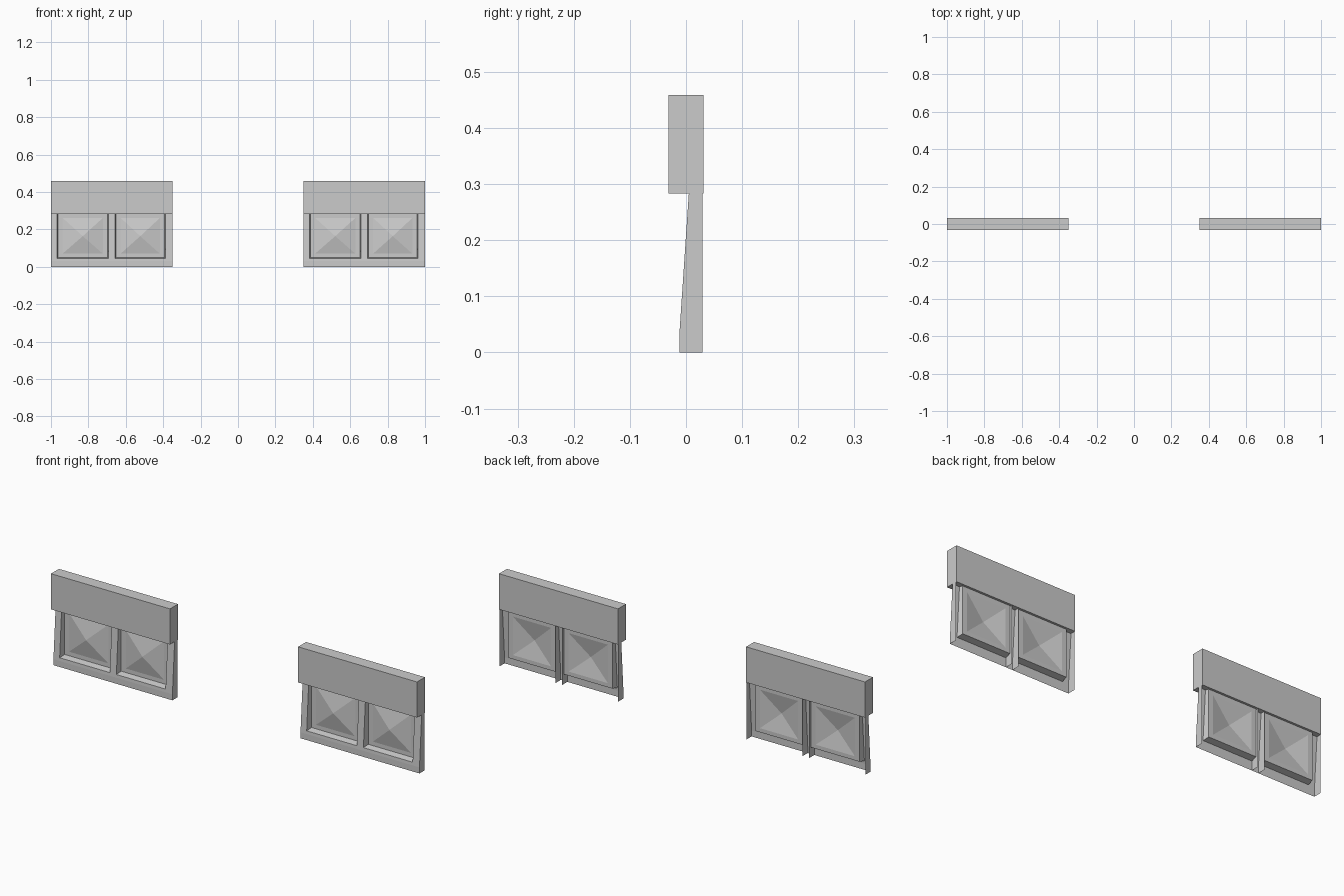
import bpy, bmesh

if "Cube" in bpy.data.objects:
    bpy.data.objects.remove(bpy.data.objects["Cube"])

Z_HEAD, Z_TOP, Z_SILL = 0.283, 0.459, 0.045
BACK, PANEL = 0.029, 0.02
WIDTH = 0.65
WINDOWS = [(0.033, 0.307), (0.343, 0.612)]


def front(z):
    """Depth of the leaning frame face at height z."""
    return -0.012 + 0.017 * max(0, z - 0.03) / (Z_HEAD - 0.03)


def make(name, polys, x0):
    bm = bmesh.new()
    for poly in polys:
        bm.faces.new([bm.verts.new(p) for p in poly])
    bmesh.ops.remove_doubles(bm, verts=bm.verts, dist=1e-5)
    bmesh.ops.recalc_face_normals(bm, faces=bm.faces)
    mesh = bpy.data.meshes.new(name)
    bm.to_mesh(mesh)
    bm.free()
    ob = bpy.data.objects.new(name, mesh)
    ob.location.x = x0
    bpy.context.collection.objects.link(ob)
    return ob


def face_strip(xa, xb, za, zb):
    return [(xa, front(za), za), (xb, front(za), za),
            (xb, front(zb), zb), (xa, front(zb), zb)]


def rect(xa, xb, za, zb, y):
    return [(xa, y, za), (xb, y, za), (xb, y, zb), (xa, y, zb)]


def bridge(a, b):
    return [[a[i], a[(i + 1) % 4], b[(i + 1) % 4], b[i]] for i in range(4)]


for x0 in (-1.0, 0.35):
    # header box
    bpy.ops.mesh.primitive_cube_add(
        size=1, location=(x0 + WIDTH / 2, 0, (Z_HEAD + Z_TOP) / 2),
        scale=(WIDTH, 0.062, Z_TOP - Z_HEAD))
    bpy.context.object.name = "header_box"

    # thin leaning frame: bottom rail and three uprights
    edges = [0] + [x for w in WINDOWS for x in w] + [WIDTH]
    polys = []
    for i in range(5):
        polys.append(face_strip(edges[i], edges[i + 1], 0, 0.03))
        polys.append(face_strip(edges[i], edges[i + 1], 0.03, Z_SILL))
    for i in (0, 2, 4):
        polys.append(face_strip(edges[i], edges[i + 1], Z_SILL, Z_HEAD))
    make("frame_face", polys, x0)

    # fins running back from the outer ends and the middle upright
    fins = [[(x, front(0), 0), (x, BACK, 0), (x, BACK, Z_HEAD),
             (x, front(Z_HEAD), Z_HEAD), (x, front(0.03), 0.03)]
            for x in (0, WINDOWS[0][1], WINDOWS[1][0], WIDTH)]
    make("side_fins", fins, x0)

    # recessed panels with a raised pyramid
    for xa, xb in WINDOWS:
        opening = face_strip(xa, xb, Z_SILL, Z_HEAD)
        outer = rect(xa + 0.005, xb - 0.005, Z_SILL + 0.006, Z_HEAD, PANEL)
        inner = rect(xa + 0.03, xb - 0.03, Z_SILL + 0.026, Z_HEAD - 0.022, PANEL)
        apex = ((xa + xb) / 2, 0.0, (Z_SILL + Z_HEAD) / 2)
        polys = bridge(opening, outer)
        polys += bridge(outer, inner)
        polys += [[inner[i], inner[(i + 1) % 4], apex] for i in range(4)]
        make("pyramid_panel", polys, x0)
